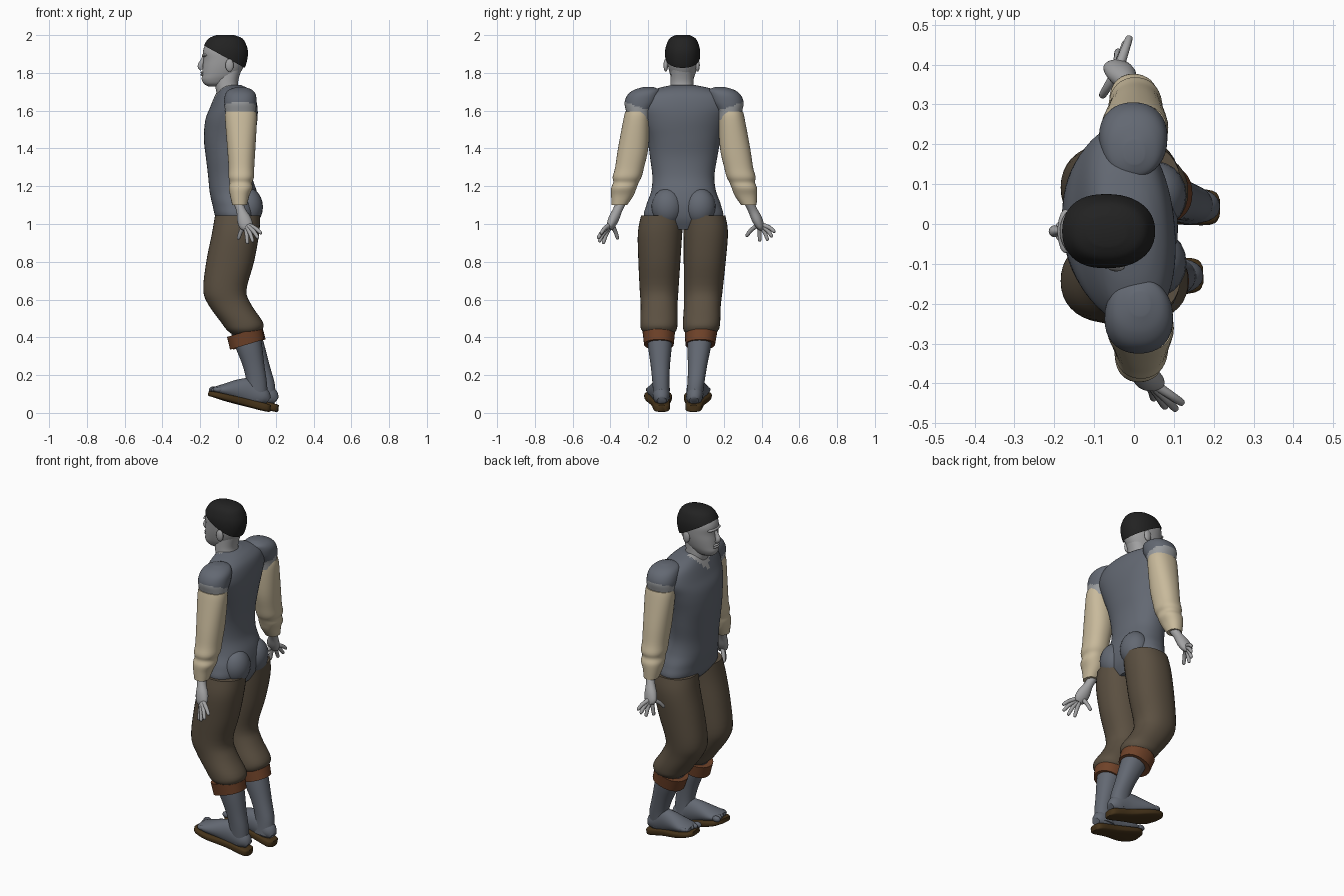
import bpy, bmesh, math
from mathutils import Vector, Matrix


def material(name, rgb):
    m = bpy.data.materials.new(name)
    m.diffuse_color = (*rgb, 1)
    return m


SKIN = material("grey skin", (0.36, 0.36, 0.365))
CLOTH = material("slate cloth", (0.125, 0.14, 0.17))
CAP = material("pale shoulder band", (0.32, 0.33, 0.34))
TAN = material("tan sleeve", (0.58, 0.49, 0.33))
BROWN = material("brown trousers", (0.105, 0.08, 0.053))
LEATHER = material("leather cuff", (0.16, 0.055, 0.022))
SOLE = material("dark sole", (0.06, 0.033, 0.01))
HAIR = material("black hair", (0.016, 0.016, 0.016))


def spline(rows, steps=4):
    """Smooth interpolation of a list of tuples."""
    out = []
    for i in range(len(rows) - 1):
        p0, p1 = rows[max(i - 1, 0)], rows[i]
        p2, p3 = rows[i + 1], rows[min(i + 2, len(rows) - 1)]
        for s in range(steps):
            t = s / steps
            out.append(tuple(0.5 * (2 * b + (c - a) * t + (2 * a - 5 * b + 4 * c - d) * t * t
                                    + (3 * b - a - 3 * c + d) * t ** 3)
                             for a, b, c, d in zip(p0, p1, p2, p3)))
    return out + [tuple(rows[-1])]


def finish(name, bm, mats):
    bmesh.ops.recalc_face_normals(bm, faces=bm.faces)
    me = bpy.data.meshes.new(name)
    bm.to_mesh(me)
    bm.free()
    for m in mats:
        me.materials.append(m)
    for p in me.polygons:
        p.use_smooth = True
    me.set_sharp_from_angle(angle=math.radians(50))
    ob = bpy.data.objects.new(name, me)
    bpy.context.collection.objects.link(ob)
    return ob


def skin_rings(bm, rings):
    loops = [[bm.verts.new(p) for p in r] for r in rings]
    n = len(loops[0])
    for a, b in zip(loops, loops[1:]):
        for i in range(n):
            bm.faces.new((a[i], a[(i + 1) % n], b[(i + 1) % n], b[i]))
    bm.faces.new(loops[0])
    bm.faces.new(loops[-1])


def circle(n, power=2.0):
    for i in range(n):
        t = 2 * math.pi * i / n
        c, s = math.cos(t), math.sin(t)
        yield (math.copysign(abs(c) ** (2 / power), c), math.copysign(abs(s) ** (2 / power), s))


def stack(name, rows, mats, n=36, power=2.2, slope=0, cut=None, steps=4):
    """Loft of level rings; each row is z, x0, x1, y0, y1."""
    bm = bmesh.new()
    rings = []
    for z, x0, x1, y0, y1 in spline(rows, steps):
        rx, ry = (x1 - x0) / 2, (y1 - y0) / 2
        rings.append([((x0 + x1) / 2 + rx * c, (y0 + y1) / 2 + ry * s, z + slope * rx * c)
                      for c, s in circle(n, power)])
    skin_rings(bm, rings)
    if cut:
        bmesh.ops.bisect_plane(bm, geom=bm.verts[:] + bm.edges[:] + bm.faces[:],
                               plane_co=cut[0], plane_no=cut[1], clear_inner=True)
    return finish(name, bm, mats)


def tube(name, rows, mat, n=16, power=2.0, ref=(0, 0, 1)):
    """Loft along a path; each row is x, y, z, half width, half height."""
    bm = bmesh.new()
    rows = spline(rows)
    rings = []
    for i, r in enumerate(rows):
        t = Vector(rows[min(i + 1, len(rows) - 1)][:3]) - Vector(rows[max(i - 1, 0)][:3])
        side = t.cross(Vector(ref)).normalized()
        up = side.cross(t).normalized()
        rings.append([Vector(r[:3]) + side * r[3] * c + up * r[4] * s for c, s in circle(n, power)])
    skin_rings(bm, rings)
    return finish(name, bm, [mat])


def blob(name, loc, size, mat):
    bm = bmesh.new()
    bmesh.ops.create_uvsphere(bm, u_segments=20, v_segments=12, radius=1,
                              matrix=Matrix.Translation(loc) @ Matrix.Diagonal((*size, 1)))
    return finish(name, bm, [mat])


def paint(ob, rule):
    for p in ob.data.polygons:
        p.material_index = rule(p.center)


def mirrored(ob, name, fn):
    me = ob.data.copy()
    for v in me.vertices:
        v.co = fn(v.co)
    me.flip_normals()
    bpy.context.collection.objects.link(bpy.data.objects.new(name, me))


# Torso, twisted slightly at the shoulders, with a V-neck
torso = stack("torso", [
    (0.97, -0.06, 0.07, -0.10, 0.08), (1.03, -0.115, 0.10, -0.215, 0.19),
    (1.10, -0.135, 0.11, -0.21, 0.185), (1.17, -0.15, 0.10, -0.185, 0.16),
    (1.25, -0.158, 0.075, -0.178, 0.15), (1.35, -0.17, 0.07, -0.19, 0.165),
    (1.45, -0.18, 0.085, -0.205, 0.185), (1.55, -0.172, 0.10, -0.235, 0.215),
    (1.62, -0.145, 0.10, -0.255, 0.24), (1.68, -0.12, 0.085, -0.23, 0.22),
    (1.715, -0.10, 0.055, -0.16, 0.14), (1.735, -0.08, 0.015, -0.08, 0.05)],
    [CLOTH, SKIN], n=64, steps=6)
paint(torso, lambda c: int(c.x < -0.05 and c.z > 1.63 + 1.2 * abs(c.y + 0.015)))
for v in torso.data.vertices:
    v.co.x -= 0.08 * v.co.y * min(max((v.co.z - 1.2) / 0.3, 0), 1)
for side, y in (("left", -0.098), ("right", 0.072)):
    blob(side + "_buttock", (0.055, y, 1.09), (0.077, 0.085, 0.10), CLOTH)

# Neck, head, nose, lips, ears and hair
stack("neck", [(1.66, -0.10, 0.04, -0.10, 0.06), (1.70, -0.115, 0.015, -0.088, 0.045),
               (1.75, -0.12, 0.0, -0.082, 0.04), (1.82, -0.11, 0.02, -0.08, 0.04)], [SKIN])
HEAD = [(1.728, -0.155, -0.09, 0.02), (1.742, -0.18, -0.05, 0.042), (1.765, -0.192, -0.02, 0.056),
        (1.79, -0.19, 0.005, 0.066), (1.83, -0.187, 0.028, 0.076), (1.87, -0.183, 0.04, 0.082),
        (1.91, -0.186, 0.044, 0.084), (1.945, -0.175, 0.036, 0.078), (1.97, -0.15, 0.015, 0.06),
        (1.988, -0.11, -0.03, 0.028)]
MID = -0.018
stack("head", [(z, a, b, MID - w, MID + w) for z, a, b, w in HEAD], [SKIN])
G = 0.009
stack("hair", [(z + (0.012 if z > 1.96 else 0), a - G * 0.6, b + G, MID - w - G, MID + w + G)
               for z, a, b, w in HEAD], [HAIR], n=48,
      cut=((-0.18, 0, 1.945), Vector((0.55, 0, 1)).normalized()))
tube("nose", [(-0.178, MID, 1.885, 0.009, 0.01), (-0.190, MID, 1.86, 0.010, 0.012),
              (-0.199, MID, 1.835, 0.015, 0.015), (-0.190, MID, 1.818, 0.012, 0.01)],
     SKIN, ref=(1, 0, 0))
blob("brow", (-0.172, MID, 1.893), (0.02, 0.055, 0.011), SKIN)
for z in (1.802, 1.79):
    blob("lip", (-0.185, MID, z), (0.014, 0.025, 0.007), SKIN)
for s in (-1, 1):
    blob("ear", (-0.045, MID - 0.005 + s * 0.084, 1.84), (0.022, 0.012, 0.034), SKIN)

# Arms: shoulder caps with a pale lower band, then full sleeves
cap = stack("left_shoulder", [
    (1.55, -0.06, 0.09, -0.305, -0.19), (1.60, -0.068, 0.095, -0.318, -0.18),
    (1.645, -0.074, 0.098, -0.325, -0.15), (1.685, -0.068, 0.094, -0.308, -0.14),
    (1.71, -0.05, 0.075, -0.275, -0.14), (1.724, -0.01, 0.04, -0.23, -0.17)],
    [CLOTH, CAP], steps=6)
paint(cap, lambda c: int(c.z + 0.35 * (c.y + 0.25) < 1.62))
sleeve = stack("left_sleeve", [
    (1.595, -0.066, 0.096, -0.322, -0.195), (1.55, -0.068, 0.10, -0.332, -0.192),
    (1.40, -0.057, 0.092, -0.36, -0.20), (1.30, -0.05, 0.086, -0.375, -0.222),
    (1.25, -0.05, 0.085, -0.388, -0.235), (1.22, -0.044, 0.075, -0.385, -0.25),
    (1.19, -0.048, 0.076, -0.396, -0.262), (1.15, -0.042, 0.06, -0.396, -0.278),
    (1.10, -0.03, 0.048, -0.394, -0.312)], [TAN])


def other_arm(v):
    return Vector((v.x - 0.014, -v.y - 0.02, v.z))


mirrored(cap, "right_shoulder", other_arm)
mirrored(sleeve, "right_sleeve", other_arm)


def hand(side, wrist, palm, tips):
    w, p = Vector(wrist), Vector(palm)
    tube(side + "_palm", [(*w.lerp(p, -0.3), 0.026, 0.026), (*w.lerp(p, 0.2), 0.025, 0.025),
                          (*w.lerp(p, 0.7), 0.037, 0.028), (*w.lerp(p, 1.1), 0.036, 0.022),
                          (*w.lerp(p, 1.3), 0.022, 0.012)], SKIN, ref=(0, 1, 0))
    for i, tip in enumerate(tips):
        t = Vector(tip)
        mid = p.lerp(t, 0.6) + Vector((0, 0, 0.008))
        tube(side + "_finger_%d" % (i + 1), [(*p, 0.014, 0.014), (*mid, 0.011, 0.011),
             (*p.lerp(t, 0.93), 0.009, 0.009), (*t, 0.003, 0.003)], SKIN, n=10, ref=(0, 1, 0.1))


hand("left", (0.01, -0.355, 1.09), (0.04, -0.395, 1.0),
     [(0.125, -0.452, 0.95), (0.108, -0.468, 0.925), (0.08, -0.462, 0.905),
      (0.05, -0.44, 0.895), (0.0, -0.36, 0.92)])
hand("right", (-0.008, 0.345, 1.09), (-0.04, 0.388, 1.0),
     [(-0.01, 0.472, 0.958), (-0.02, 0.458, 0.932), (-0.04, 0.435, 0.912),
      (-0.062, 0.39, 0.908), (-0.082, 0.318, 0.935)])

# Left leg: trousers, cuff, shin, foot, toes and sole
leg = [
    stack("left_trouser", [
        (1.045, -0.122, 0.118, -0.238, -0.012), (0.95, -0.138, 0.112, -0.255, -0.02),
        (0.80, -0.168, 0.085, -0.252, -0.03), (0.65, -0.184, 0.045, -0.245, -0.04),
        (0.57, -0.155, 0.072, -0.24, -0.045), (0.48, -0.09, 0.132, -0.242, -0.045),
        (0.44, -0.06, 0.128, -0.236, -0.05), (0.415, -0.03, 0.10, -0.21, -0.07)], [BROWN]),
    stack("left_cuff", [(0.362, -0.042, 0.138, -0.222, -0.065), (0.43, -0.058, 0.128, -0.23, -0.058)],
          [LEATHER], slope=0.3, steps=1),
    stack("left_shin", [
        (0.48, -0.05, 0.11, -0.21, -0.07), (0.36, -0.018, 0.127, -0.202, -0.075),
        (0.25, 0.025, 0.14, -0.187, -0.085), (0.16, 0.045, 0.153, -0.178, -0.088),
        (0.07, 0.04, 0.158, -0.172, -0.085)], [CLOTH]),
    tube("left_foot", [
        (0.16, -0.128, 0.065, 0.025, 0.022), (0.13, -0.13, 0.085, 0.042, 0.05),
        (0.06, -0.134, 0.11, 0.046, 0.072), (0.0, -0.14, 0.118, 0.052, 0.06),
        (-0.07, -0.147, 0.12, 0.062, 0.036), (-0.115, -0.15, 0.122, 0.058, 0.02),
        (-0.13, -0.15, 0.122, 0.045, 0.012)], CLOTH, n=24),
    tube("left_sole", [
        (0.172, -0.128, 0.024, 0.022, 0.017), (0.15, -0.129, 0.028, 0.043, 0.021),
        (0.05, -0.135, 0.053, 0.05, 0.021), (-0.06, -0.146, 0.08, 0.072, 0.019),
        (-0.125, -0.149, 0.097, 0.068, 0.016), (-0.154, -0.147, 0.103, 0.038, 0.012)],
        SOLE, n=28, power=4)]
for i in range(5):
    leg.append(blob("left_toe_%d" % (i + 1), (-0.13 + 0.007 * i, -0.10 - 0.025 * i, 0.123),
                    (0.024, 0.016 - 0.001 * i, 0.017 - 0.001 * i), CLOTH))


# Right leg stands a little further back
def other_leg(v):
    back = 0.042 * min(max(1 - (v.z - 0.15) / 0.3, 0), 1)
    return Vector((v.x + back, -v.y - 0.03 - 0.06 * max(1 - v.z, 0), v.z))


for ob in leg:
    mirrored(ob, ob.name.replace("left", "right"), other_leg)
